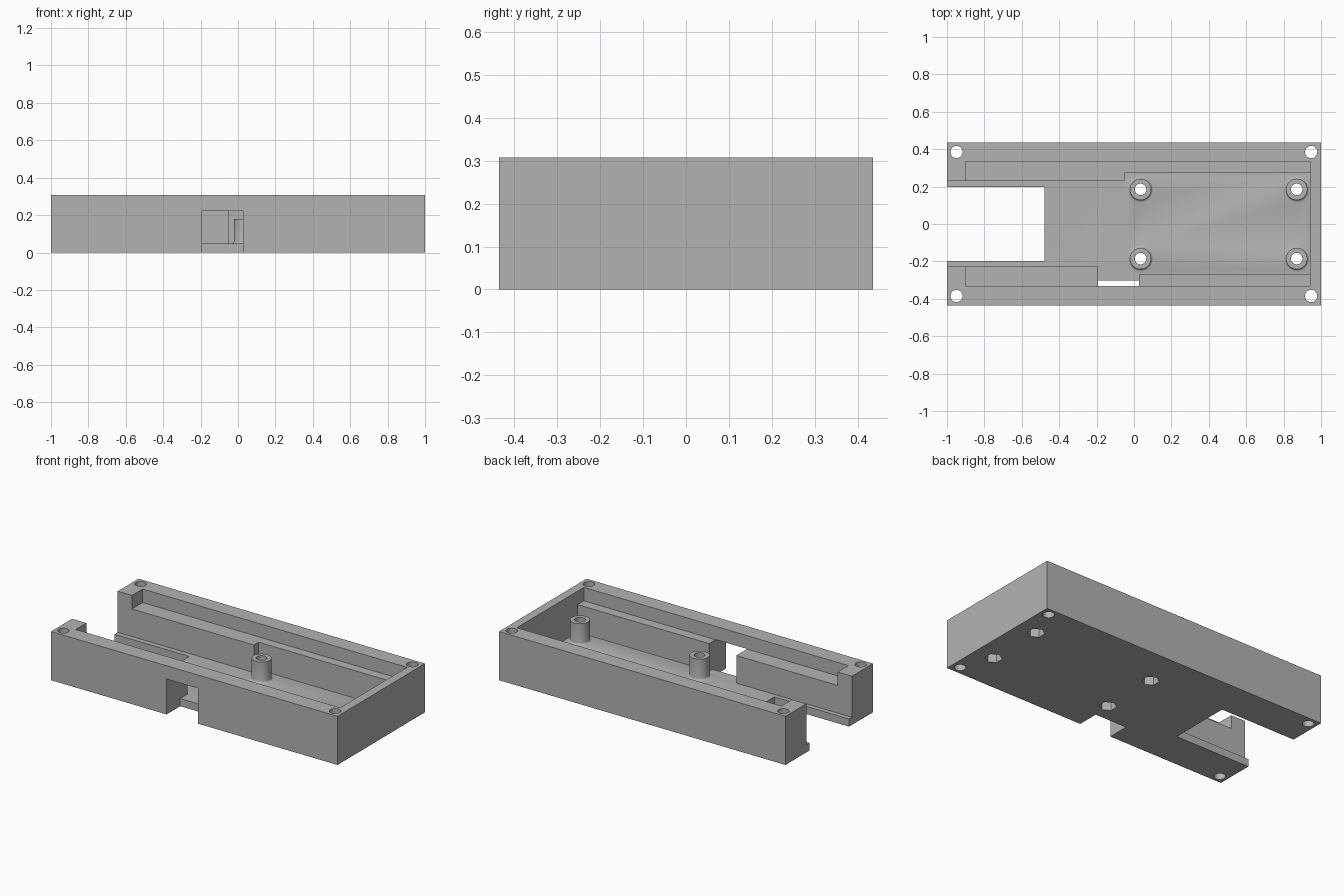
import bpy, bmesh
from math import cos, sin, pi, radians

cube = bpy.data.objects.get("Cube")
if cube:
    bpy.data.objects.remove(cube, do_unlink=True)

TOP, FLOOR, LEDGE = 0.307, 0.048, 0.222
ABOVE, BELOW = 0.5, -0.2

# Plain grey plastic
grey = bpy.data.materials.new("grey_plastic")
grey.use_nodes = True
colour = (0.45, 0.45, 0.45, 1)
grey.diffuse_color = colour
grey.node_tree.nodes["Principled BSDF"].inputs["Base Color"].default_value = colour


def stack(name, rings):
    """Closed solid through a list of rings of equal length."""
    bm = bmesh.new()
    loops = [[bm.verts.new(p) for p in ring] for ring in rings]
    n = len(loops[0])
    for a, b in zip(loops, loops[1:]):
        for i in range(n):
            j = (i + 1) % n
            bm.faces.new((a[i], a[j], b[j], b[i]))
    bm.faces.new(loops[0][::-1])
    bm.faces.new(loops[-1])
    bmesh.ops.recalc_face_normals(bm, faces=bm.faces)
    mesh = bpy.data.meshes.new(name)
    bm.to_mesh(mesh)
    bm.free()
    mesh.materials.append(grey)
    ob = bpy.data.objects.new(name, mesh)
    bpy.context.collection.objects.link(ob)
    return ob


def prism(name, outline, z0, z1):
    return stack(name, [[(x, y, z) for x, y in outline] for z in (z0, z1)])


def block(name, x0, x1, y0, y1, z0, z1):
    return prism(name, [(x0, y0), (x1, y0), (x1, y1), (x0, y1)], z0, z1)


def turned(name, x, y, profile, sides=32, turn=0.0):
    angles = [turn + 2 * pi * i / sides for i in range(sides)]
    return stack(name, [[(x + r * cos(a), y + r * sin(a), z) for a in angles]
                        for r, z in profile])


def combine(body, tool, operation="DIFFERENCE"):
    """Apply a boolean and discard the helper solid."""
    tool.hide_render = True
    mod = body.modifiers.new("shape", "BOOLEAN")
    mod.operation, mod.solver, mod.object = operation, "EXACT", tool
    bpy.context.view_layer.objects.active = body
    bpy.ops.object.modifier_apply(modifier=mod.name)
    bpy.data.objects.remove(tool, do_unlink=True)


# Outer shell
tray = block("enclosure_tray", -1, 1, -0.436, 0.436, 0, TOP)

# Shallow upper recess that leaves the ledges along both long walls
combine(tray, block("recess", -0.9, 0.945, -0.332, 0.335, LEDGE, ABOVE))

# Stepped main cavity, open at the left end
cavity = [(-1.1, -0.226), (-0.193, -0.226), (-0.193, -0.315), (0.027, -0.315),
          (0.027, -0.269), (0.945, -0.269), (0.945, 0.276), (-0.05, 0.276),
          (-0.05, 0.229), (-1.1, 0.229)]
combine(tray, prism("cavity", cavity, FLOOR, ABOVE))

# Side notch under the front rim, and the end slot through the floor
combine(tray, block("notch", -0.193, 0.027, -0.6, -0.301, BELOW, LEDGE + 0.001))
combine(tray, block("slot", -1.2, -0.478, -0.197, 0.197, BELOW, ABOVE))

# Standoffs with a small base fillet, a bore and a hexagonal nut pocket
R, F = 0.057, 0.012
fillet = [(R + F - F * sin(a), FLOOR + F - F * cos(a))
          for a in (radians(d) for d in (0, 30, 60, 90))]
for x in (0.035, 0.87):
    for y in (-0.185, 0.185):
        post = [(R + F, FLOOR - 0.02)] + fillet + [(R, 0.18)]
        combine(tray, turned("standoff", x, y, post), "UNION")
        combine(tray, turned("bore", x, y, [(0.031, 0.02), (0.031, ABOVE)]))
        combine(tray, turned("nut_pocket", x, y, [(0.05, BELOW), (0.05, 0.06)], 6, pi / 6))

# Screw holes through the four corners
for x in (-0.949, 0.947):
    for y in (-0.385, 0.385):
        combine(tray, turned("screw_hole", x, y, [(0.033, BELOW), (0.033, ABOVE)]))

# Smooth round surfaces, sharp edges elsewhere
bpy.ops.object.select_all(action="DESELECT")
tray.select_set(True)
bpy.context.view_layer.objects.active = tray
bpy.ops.object.shade_smooth_by_angle(angle=radians(31))
